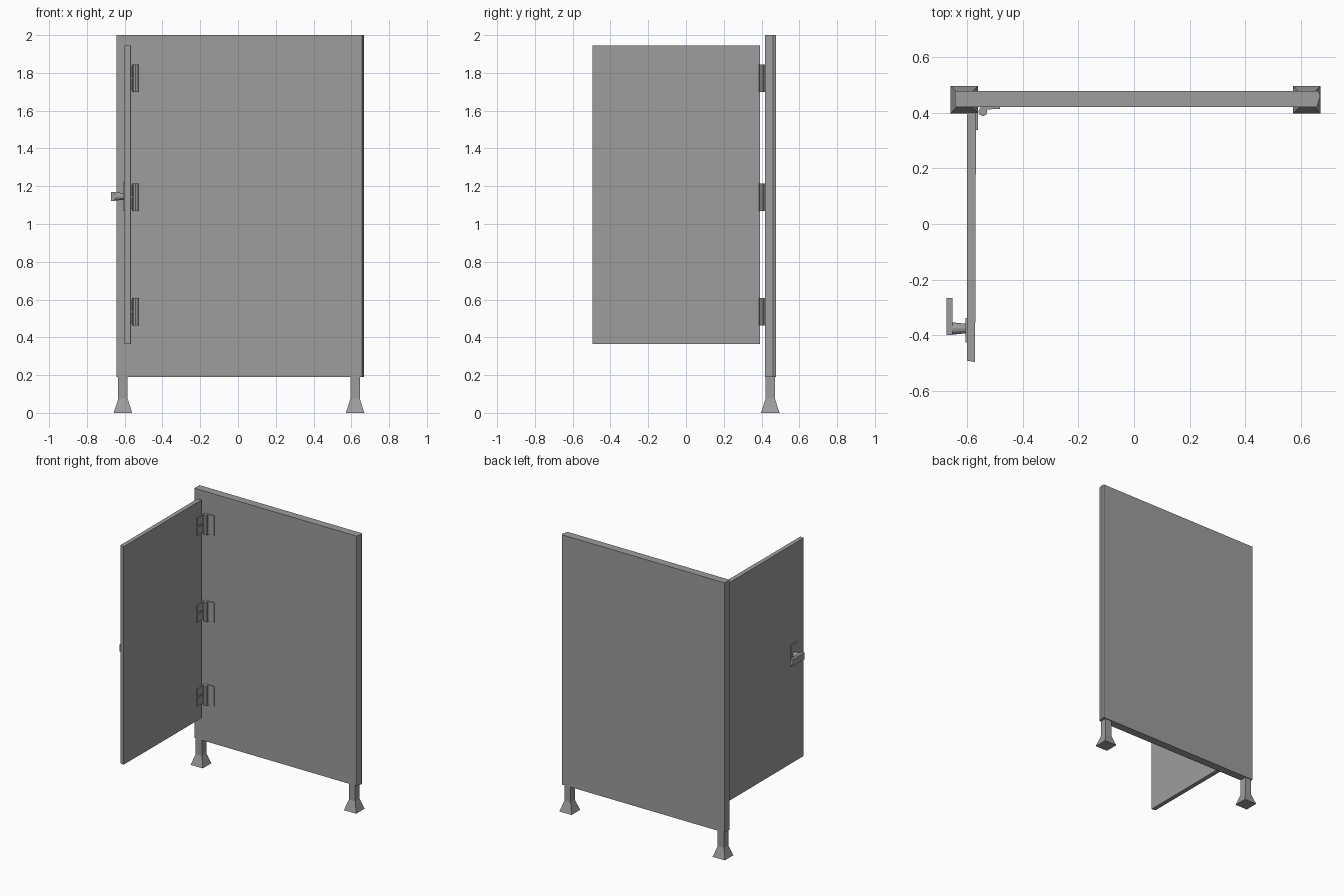
import bpy
import bmesh
from math import pi

old = bpy.data.objects.get("Cube")
if old:
    bpy.data.objects.remove(old, do_unlink=True)

grey = bpy.data.materials.new("partition grey")
grey.use_nodes = True
colour = (0.34, 0.34, 0.34, 1)
grey.diffuse_color = colour
grey.node_tree.nodes["Principled BSDF"].inputs["Base Color"].default_value = colour


def finish(name, bm):
    bmesh.ops.recalc_face_normals(bm, faces=bm.faces)
    mesh = bpy.data.meshes.new(name)
    bm.to_mesh(mesh)
    bm.free()
    mesh.materials.append(grey)
    obj = bpy.data.objects.new(name, mesh)
    bpy.context.collection.objects.link(obj)
    return obj


def prism(name, outline, z0, z1):
    """Extrude a plan outline upwards."""
    bm = bmesh.new()
    face = bm.faces.new([bm.verts.new((x, y, z0)) for x, y in outline])
    top = bmesh.ops.extrude_face_region(bm, geom=[face])["geom"]
    verts = [v for v in top if isinstance(v, bmesh.types.BMVert)]
    bmesh.ops.translate(bm, verts=verts, vec=(0, 0, z1 - z0))
    return finish(name, bm)


def box(name, x0, x1, y0, y1, z0, z1):
    return prism(name, [(x0, y0), (x1, y0), (x1, y1), (x0, y1)], z0, z1)


def cylinder(name, centre, r0, r1, length, sides, axis="Z"):
    bm = bmesh.new()
    bmesh.ops.create_cone(bm, cap_ends=True, segments=sides,
                          radius1=r0, radius2=r1, depth=length)
    obj = finish(name, bm)
    obj.location = centre
    if axis == "X":
        obj.rotation_euler.y = pi / 2
    return obj


def foot(name, x, y):
    """Square post on a flared base."""
    bm = bmesh.new()
    rings = []
    for half, z in [(0.049, 0), (0.025, 0.075), (0.025, 0.2)]:
        rings.append([bm.verts.new((x + sx * half, y + sy * half, z))
                      for sx, sy in [(-1, -1), (1, -1), (1, 1), (-1, 1)]])
    for low, high in zip(rings, rings[1:]):
        for i in range(4):
            j = (i + 1) % 4
            bm.faces.new((low[i], low[j], high[j], high[i]))
    bm.faces.new(rings[0])
    bm.faces.new(rings[-1])
    return finish(name, bm)


# Fixed wall panel with a bevelled end
prism("wall_panel", [(-0.643, 0.419), (0.656, 0.419), (0.668, 0.46),
                     (0.662, 0.477), (-0.643, 0.477)], 0.19, 2.0)
foot("right_foot", -0.609, 0.446)
foot("left_foot", 0.62, 0.446)

# Open door
prism("door", [(-0.6, -0.49), (-0.57, -0.495), (-0.567, 0.392),
               (-0.6, 0.392)], 0.365, 1.945)

# Hinges: barrel, wall leaf and split door leaf
for label, z in [("lower", 0.535), ("middle", 1.142), ("upper", 1.772)]:
    cylinder(label + "_hinge_barrel", (-0.542, 0.403, z), 0.016, 0.016, 0.144, 8)
    prism(label + "_hinge_wall_leaf", [(-0.55, 0.41), (-0.48, 0.413),
                                       (-0.48, 0.419), (-0.55, 0.419)],
          z - 0.072, z + 0.072)
    for part, dz in [("bottom", -0.034), ("top", 0.034)]:
        box(f"{label}_hinge_door_leaf_{part}", -0.57, -0.56, 0.337, 0.4,
            z + dz - 0.028, z + dz + 0.028)

# Lever handle on the outer face
box("handle_plate", -0.605, -0.598, -0.425, -0.338, 1.07, 1.225)
cylinder("handle_stem", (-0.636, -0.375, 1.146), 0.024, 0.017, 0.07, 12, "X")
prism("handle_lever", [(-0.673, -0.398), (-0.652, -0.398), (-0.652, -0.266),
                       (-0.673, -0.266)], 1.122, 1.17)
